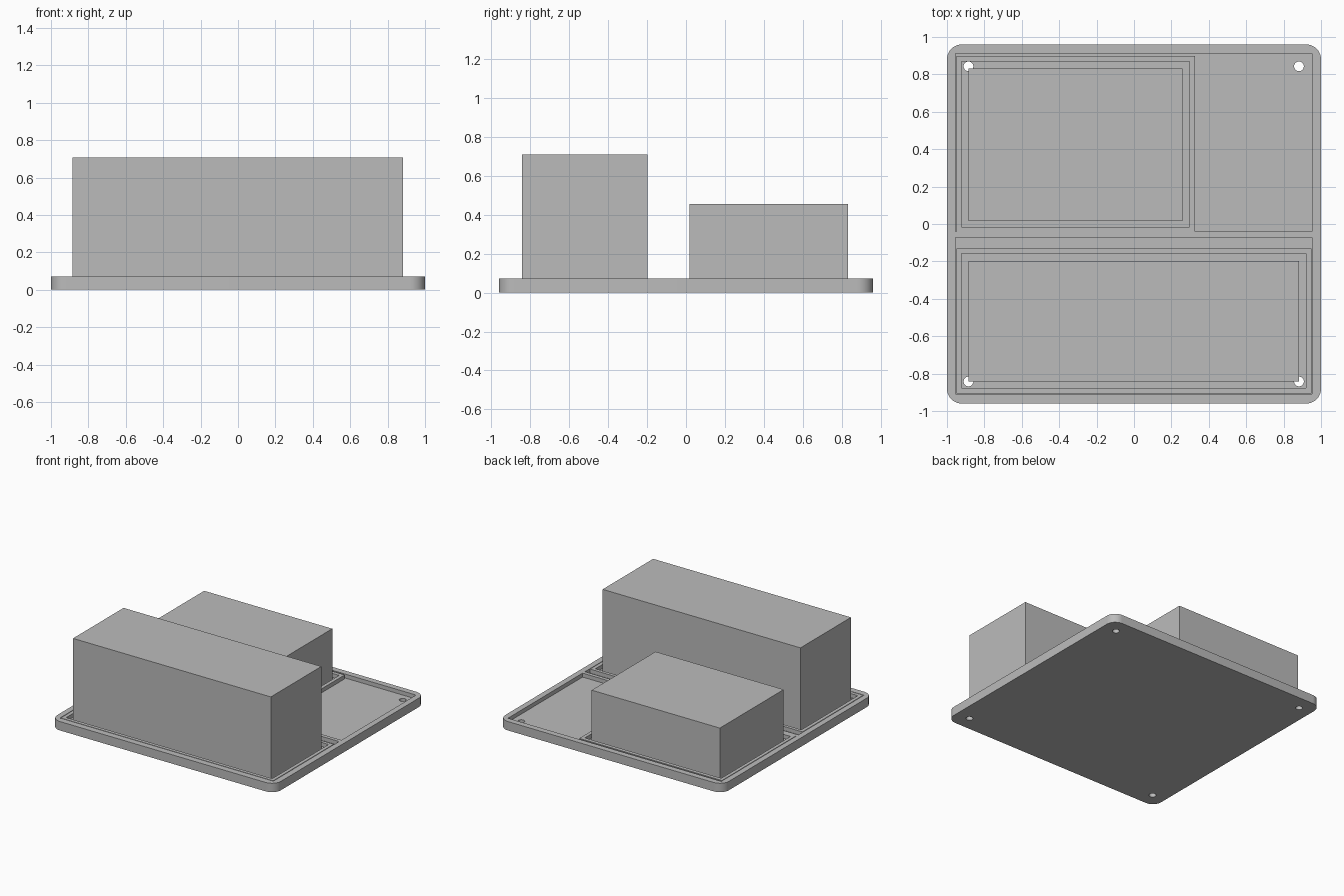
import bpy, bmesh, math

cube = bpy.data.objects.get("Cube")
if cube:
    bpy.data.objects.remove(cube, do_unlink=True)

grey = bpy.data.materials.new("plain_grey")
grey.use_nodes = True
grey.diffuse_color = (0.5, 0.5, 0.5, 1)
grey.node_tree.nodes["Principled BSDF"].inputs["Base Color"].default_value = (0.5, 0.5, 0.5, 1)

RIM, FLOOR = 0.072, 0.04


def rect(x0, x1, y0, y1):
    return [(x0, y0), (x1, y0), (x1, y1), (x0, y1)]


def prism(name, polygons, z0, z1):
    """Extrude one or more joined flat polygons from z0 to z1."""
    bm = bmesh.new()
    for poly in polygons:
        bm.faces.new([bm.verts.new((x, y, z0)) for x, y in poly])
    bmesh.ops.remove_doubles(bm, verts=bm.verts, dist=1e-5)
    new = bmesh.ops.extrude_face_region(bm, geom=bm.faces[:], use_keep_orig=True)["geom"]
    for v in new:
        if isinstance(v, bmesh.types.BMVert):
            v.co.z = z1
    bmesh.ops.recalc_face_normals(bm, faces=bm.faces)
    mesh = bpy.data.meshes.new(name)
    bm.to_mesh(mesh)
    bm.free()
    mesh.materials.append(grey)
    obj = bpy.data.objects.new(name, mesh)
    bpy.context.collection.objects.link(obj)
    return obj


def circle(cx, cy, r, n=32):
    return [(cx + r * math.cos(2 * math.pi * i / n), cy + r * math.sin(2 * math.pi * i / n))
            for i in range(n)]


def rounded_rect(hx, hy, r, n=10):
    pts = []
    for k, (sx, sy) in enumerate([(1, 1), (-1, 1), (-1, -1), (1, -1)]):
        for i in range(n + 1):
            a = math.pi / 2 * (k + i / n)
            pts.append((sx * (hx - r) + r * math.cos(a), sy * (hy - r) + r * math.sin(a)))
    return pts


def ring(outer, inner):
    return [[outer[i], outer[(i + 1) % 4], inner[(i + 1) % 4], inner[i]] for i in range(4)]


def cut(target, name, polygons, z0):
    cutter = prism(name, polygons, z0, RIM + 0.1)
    cutter.hide_render = True
    mod = target.modifiers.new(name, "BOOLEAN")
    mod.operation, mod.solver, mod.object = "DIFFERENCE", "EXACT", cutter
    bpy.ops.object.select_all(action="DESELECT")
    bpy.context.view_layer.objects.active = target
    target.select_set(True)
    bpy.ops.object.modifier_apply(modifier=mod.name)
    bpy.data.objects.remove(cutter, do_unlink=True)


# Rounded base tray
tray = prism("base_tray", [rounded_rect(1, 0.96, 0.08)], 0, RIM)

# Rear pocket, running around the small box's retaining wall
cut(tray, "rear_pocket", [[(-0.955, 0.912), (-0.955, -0.041), (-0.95, -0.041), (-0.95, 0.898),
                           (0.325, 0.898), (0.325, -0.041), (0.953, -0.041), (0.953, 0.912)]], FLOOR)
cut(tray, "rear_well", [rect(-0.923, 0.296, -0.016, 0.868)], FLOOR)

# Front pocket, a groove all around the large box's retaining wall
cut(tray, "front_pocket", ring(rect(-0.955, 0.953, -0.91, -0.071),
                               rect(-0.95, 0.948, -0.905, -0.13)), FLOOR)
cut(tray, "front_well", [rect(-0.922, 0.92, -0.877, -0.157)], FLOOR)

# Corner screw holes
for x in (-0.885, 0.882):
    for y in (-0.842, 0.843):
        cut(tray, "screw_hole", [circle(x, y, 0.026)], -0.1)

bpy.ops.object.shade_smooth_by_angle(angle=math.radians(30))

# Boxes standing in the wells
prism("large_front_box", [rect(-0.885, 0.883, -0.842, -0.197)], FLOOR, 0.708)
prism("small_rear_box", [rect(-0.885, 0.26, 0.017, 0.832)], FLOOR, 0.453)
